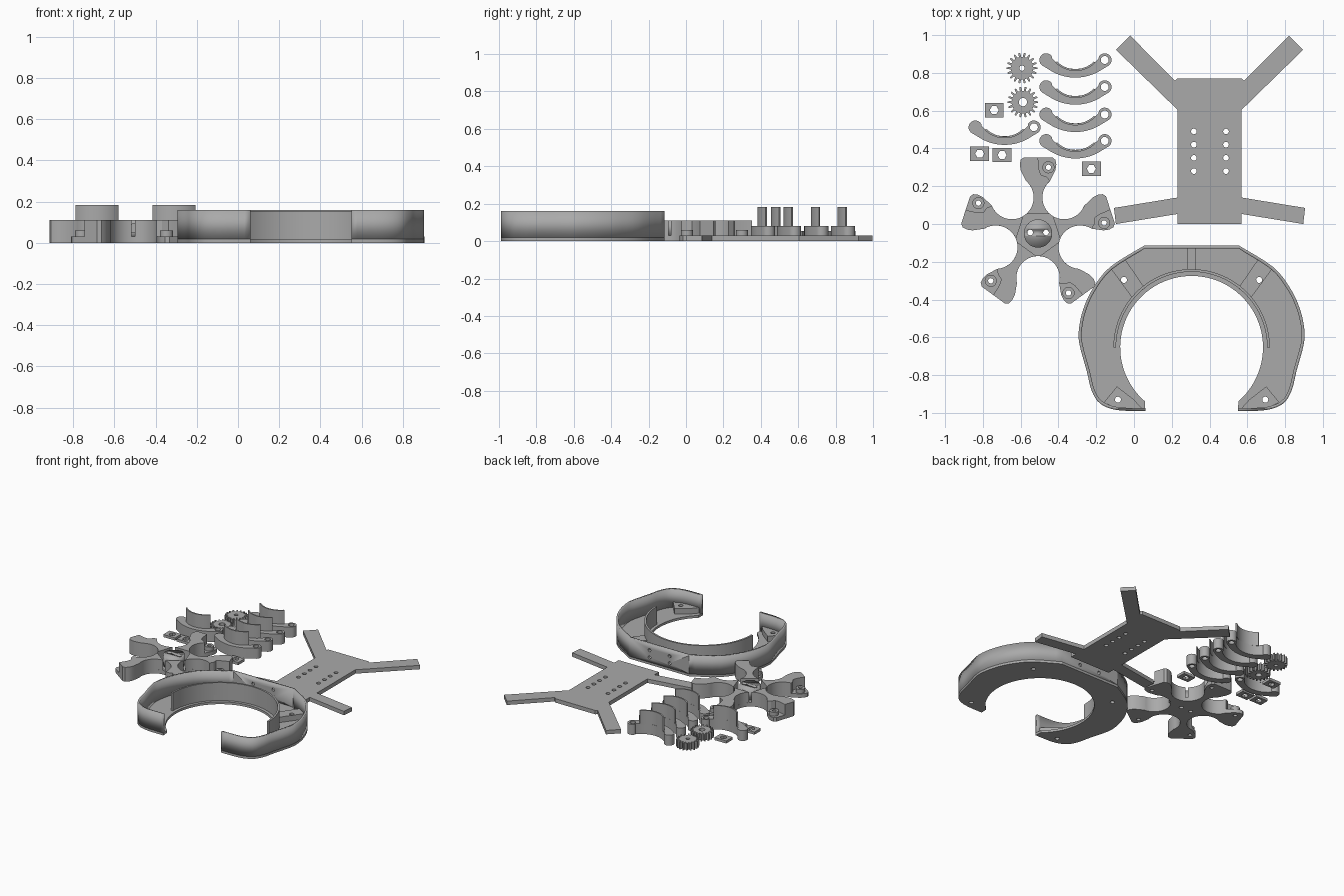
import bpy, math
from math import sin, cos, pi, radians

if "Cube" in bpy.data.objects:
    bpy.data.objects.remove(bpy.data.objects["Cube"])

grey = bpy.data.materials.new("light_grey")
grey.diffuse_color = (0.4, 0.4, 0.4, 1)
grey.use_nodes = True
grey.node_tree.nodes["Principled BSDF"].inputs["Base Color"].default_value = grey.diffuse_color


def plate(name, loops, z0, z1):
    """Extrude a closed 2D outline (first loop) with holes (other loops)."""
    cu = bpy.data.curves.new(name, 'CURVE')
    cu.dimensions, cu.fill_mode = '2D', 'BOTH'
    cu.extrude = (z1 - z0) / 2
    for pts in loops:
        sp = cu.splines.new('POLY')
        sp.points.add(len(pts) - 1)
        for p, (x, y) in zip(sp.points, pts):
            p.co = (x, y, 0, 1)
        sp.use_cyclic_u = True
    ob = bpy.data.objects.new(name, cu)
    bpy.context.collection.objects.link(ob)
    ob.location.z = (z0 + z1) / 2
    bpy.ops.object.select_all(action='DESELECT')
    bpy.context.view_layer.objects.active = ob
    ob.select_set(True)
    bpy.ops.object.convert(target='MESH')
    ob = bpy.context.object
    ob.data.materials.clear()
    ob.data.materials.append(grey)
    bpy.ops.object.shade_smooth_by_angle(angle=radians(30))
    return ob


def arc(cx, cy, r, a0, a1, n=24):
    return [(cx + r * cos(radians(a0 + (a1 - a0) * i / n)),
             cy + r * sin(radians(a0 + (a1 - a0) * i / n))) for i in range(n + 1)]


def circle(cx, cy, r, n=20):
    return arc(cx, cy, r, 0, 360, n)[:-1]


def cut(ob, loc, rot, r, depth):
    bpy.ops.mesh.primitive_cylinder_add(vertices=20, radius=r, depth=depth,
                                        location=loc, rotation=rot)
    c = bpy.context.object
    c.name = "hole_cutter"
    c.hide_render = True
    c.hide_set(True)
    m = ob.modifiers.new("hole", 'BOOLEAN')
    m.operation, m.object, m.solver = 'DIFFERENCE', c, 'EXACT'


# Mounting plate with four arms and two rows of holes
half = [(0.17, 0), (0.17, 0.053), (0.496, 0.0), (0.506, 0.085), (0.17, 0.14),
        (0.17, 0.605), (0.495, 0.922), (0.42, 0.997), (0.182, 0.758), (0.17, 0.77)]
outline = [(0.4 + x, y) for x, y in half] + [(0.4 - x, y) for x, y in reversed(half)]
holes = [circle(x, y, 0.015, 16) for x in (0.317, 0.487) for y in (0.28, 0.35, 0.42, 0.49)]
plate("mounting_plate", [outline] + holes, 0, 0.03)

# Horseshoe housing: floor, outer wall, inner wall, ribs and screw bosses
CX, CY = 0.305, -0.653
key = [(0.06, -0.99), (-0.09, -0.985), (-0.18, -0.95), (-0.225, -0.88), (-0.25, -0.78),
       (-0.288, -0.64), (-0.292, -0.56), (-0.27, -0.455), (-0.22, -0.345),
       (-0.127, -0.228), (0.053, -0.115)]


def smooth(p, n=4):
    """Catmull-Rom interpolation through the points."""
    out = []
    for i in range(len(p) - 1):
        a, b, c, d = p[max(i - 1, 0)], p[i], p[i + 1], p[min(i + 2, len(p) - 1)]
        for k in range(n):
            t = k / n
            out.append(tuple(0.5 * (2 * b[j] + (c[j] - a[j]) * t
                             + (2 * a[j] - 5 * b[j] + 4 * c[j] - d[j]) * t * t
                             + (3 * b[j] - a[j] - 3 * c[j] + d[j]) * t ** 3) for j in (0, 1)))
    return out + [p[-1]]


def flip(pts):
    return [(2 * CX - x, y) for x, y in reversed(pts)]


left = smooth(key)
outer = left + flip(left)


def inset(p, d):
    out = []
    for i in range(len(p)):
        a, b = p[max(i - 1, 0)], p[min(i + 1, len(p) - 1)]
        tx, ty = b[0] - a[0], b[1] - a[1]
        l = math.hypot(tx, ty)
        out.append((p[i][0] + ty / l * d, p[i][1] - tx / l * d))
    return out


screw = [(-0.053, -0.296), (-0.085, -0.93)]
screw += [(2 * CX - x, y) for x, y in screw]
plate("housing_floor", [outer + arc(CX, CY, 0.378, -49, 229, 72)]
      + [circle(x, y, 0.016) for x, y in screw], 0, 0.018)
wall = plate("housing_outer_wall", [outer + inset(outer, 0.016)[::-1]], 0.018, 0.16)
for x in (0.22, 0.39):
    for z in (0.055, 0.11):
        cut(wall, (x, -0.12, z), (pi / 2, 0, 0), 0.012, 0.1)
plate("housing_inner_wall", [arc(CX, CY, 0.4, 0, 180, 60) + arc(CX, CY, 0.414, 180, 0, 60)],
      0.018, 0.155)
plate("housing_center_rib", [[(0.283, -0.245), (0.327, -0.245), (0.327, -0.125), (0.283, -0.125)]],
      0.018, 0.06)
corner = [(0.058, -0.34), (-0.045, -0.19), (-0.12, -0.24), (-0.01, -0.39)]
tip = [(-0.16, -0.945), (-0.09, -0.86), (0.0, -0.93), (0.045, -0.98), (-0.09, -0.975)]
for nm, shape, (hx, hy) in (("corner_boss", corner, screw[0]), ("end_boss", tip, screw[1])):
    plate("left_" + nm, [shape, circle(hx, hy, 0.016)], 0.018, 0.06)
    plate("right_" + nm, [flip(shape), circle(2 * CX - hx, hy, 0.016)], 0.018, 0.06)

# Five-arm hub: base plate, raised arm walls and centre block
SX, SY = -0.508, -0.05
D, R = 0.235, 0.115
NX, NY = D * cos(radians(36)), D * sin(radians(36))


def place(pts, deg):
    c, s = cos(radians(deg)), sin(radians(deg))
    return [(SX + u * c - v * s, SY + u * s + v * c) for u, v in pts]


end = [(0.335, 0.092), (0.365, 0.097), (0.39, 0.092), (0.403, 0.075)]
end_loop = [(u, -v) for u, v in end] + end[::-1]
star, star_holes = [], [circle(SX - 0.042, SY + 0.005, 0.015), circle(SX + 0.042, SY + 0.005, 0.015)]
for k in range(5):
    a = 18 + 72 * k
    star += place(end_loop, a) + place(arc(NX, NY, R, -40, -248, 24), a)
    star_holes.append(place(circle(0.35, -0.055, 0.014), a))
    # neck and one side of the tip stand tall, the drilled side stays lower
    neck = (arc(NX, -NY, R, 140, 40, 14) + [(0.30, -0.045), (0.31, -0.015), (0.34, -0.005),
            (0.403, 0.0)] + end[::-1] + arc(NX, NY, R, -40, -140, 14))
    plate("arm_wall", [place(neck, a)], 0.03, 0.11)
    plate("arm_screw_boss", [place(circle(0.35, -0.055, 0.032), a),
                             place(circle(0.35, -0.055, 0.014), a)], 0.03, 0.06)
plate("hub_base", [star] + star_holes, 0, 0.03)
block = plate("hub_block", [circle(SX, SY, 0.075, 32)] + star_holes[:2], 0.03, 0.11)
cut(block, (SX, SY, 0.072), (pi / 2, 0, 0), 0.02, 0.3)

# Five curved finger pieces, each with a thin upright wall
for cx, cy in ((-0.31, 0.868), (-0.31, 0.725), (-0.31, 0.58), (-0.31, 0.44), (-0.685, 0.512)):
    base = (arc(0, 0.16, 0.253, 236, 304, 24) + arc(0.155, 0, 0.036, -50, 150, 12)
            + arc(0, 0.118, 0.165, -42, -138, 24) + arc(-0.155, 0, 0.036, 30, 230, 12))
    plate("finger_base", [[(cx + x, cy + y) for x, y in base],
                          circle(cx + 0.155, cy, 0.021)], 0, 0.08)
    plate("finger_wall", [arc(cx, cy + 0.09, 0.148, 225, 315, 24)
                          + arc(cx, cy + 0.09, 0.138, 315, 225, 24)], 0.075, 0.183)

# Two spur gears
for cx, cy, hub in ((-0.593, 0.825, 0.014), (-0.588, 0.645, 0.022)):
    teeth = 18
    pts = []
    for i in range(teeth):
        for f, r in ((-0.3, 0.06), (-0.15, 0.081), (0.15, 0.081), (0.3, 0.06)):
            t = 2 * pi * (i + f) / teeth
            pts.append((cx + r * cos(t), cy + r * sin(t)))
    plate("gear", [pts, circle(cx, cy, hub)], 0, 0.055)

# Four small square washers with six-sided holes
for cx, cy in ((-0.74, 0.603), (-0.817, 0.372), (-0.698, 0.365), (-0.226, 0.292)):
    sq = [(cx + sx * 0.05, cy + sy * 0.038) for sx, sy in ((-1, -1), (1, -1), (1, 1), (-1, 1))]
    plate("square_washer", [sq, circle(cx, cy, 0.024, 6)], 0, 0.02)
